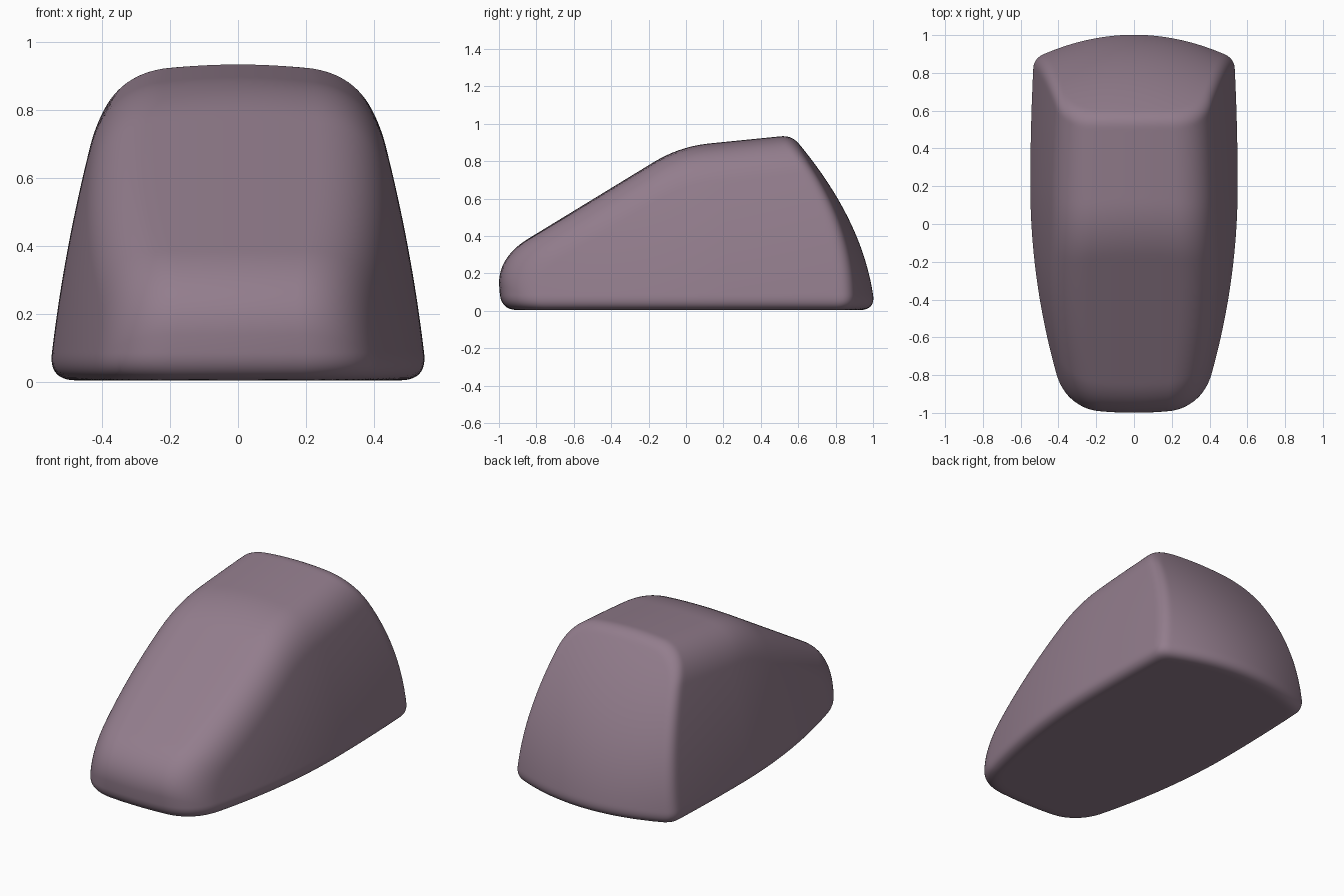
import bpy
import bmesh
from mathutils import Vector

if "Cube" in bpy.data.objects:
    bpy.data.objects.remove(bpy.data.objects["Cube"], do_unlink=True)

CORE = Vector((0, 0, 0.35))


def blend(a, b, r):
    """Intersect two surfaces with a rounded edge of size r."""
    h = max(r - abs(a - b), 0)
    return max(a, b) + h * h / (4 * r)


def body_distance(p):
    """Negative inside the body, positive outside."""
    x, y, z = abs(p.x), p.y, p.z
    xx = x * x
    # Sides: bowed in plan, leaning inward with height
    d = y - 0.2
    side = x - (0.557 - (0.04 if d > 0 else 0.14) * d * d - 0.10 * z - 0.11 * z * z)
    # Roof, sloping hood, rounded nose, curved tail and flat base
    roof = z - (0.882 + 0.1 * y - 0.25 * xx)
    hood = (z - (0.9 + 0.61 * y - 0.15 * xx)) / 1.17
    nose = -1 - y + 0.25 * xx + 0.6 * (z - 0.18) ** 2
    tail = (y - (1.01 - 0.08 * z - 0.42 * z * z) + (0.47 - 0.3 * z) * xx) / (1 + 0.25 * z)
    base = 0.004 - z
    # Soft edges at the front and top, tighter ones at the tail
    top = blend(blend(roof, hood, 0.07), nose, 0.13)
    shell = blend(top, side, 0.16)
    shell = blend(shell, tail, 0.05)
    return blend(shell, base, 0.08)


def project(v):
    """Slide a grid point along its ray from the core onto the body."""
    ray = v - CORE
    low, high = 0.0, 3.0
    for _ in range(20):
        mid = (low + high) / 2
        if body_distance(CORE + ray * mid) < 0:
            low = mid
        else:
            high = mid
    return CORE + ray * low


# Subdivided wedge block, close to the final form
bm = bmesh.new()
bmesh.ops.create_cube(bm, size=2)
for v in bm.verts:
    front, upper = v.co.y < 0, v.co.z > 0
    v.co.x *= (0.38 if front else 0.54) - (0.04 if front else 0.16) * upper
    v.co.y = -0.97 if front else (0.56 if upper else 0.93)
    v.co.z = (0.33 if front else 0.92) if upper else 0.0
bmesh.ops.subdivide_edges(bm, edges=bm.edges[:], cuts=72, use_grid_fill=True)
for v in bm.verts:
    v.co = project(v.co)
bmesh.ops.recalc_face_normals(bm, faces=bm.faces[:])

mesh = bpy.data.meshes.new("body_shell")
bm.to_mesh(mesh)
bm.free()
body = bpy.data.objects.new("body_shell", mesh)
bpy.context.collection.objects.link(body)

# Dusty mauve finish
mauve = bpy.data.materials.new("dusty_mauve")
mauve.use_nodes = True
colour = (0.29, 0.205, 0.265, 1)
mauve.diffuse_color = colour
mauve.node_tree.nodes["Principled BSDF"].inputs["Base Color"].default_value = colour
mesh.materials.append(mauve)

bpy.context.view_layer.objects.active = body
body.select_set(True)
bpy.ops.object.shade_smooth()
